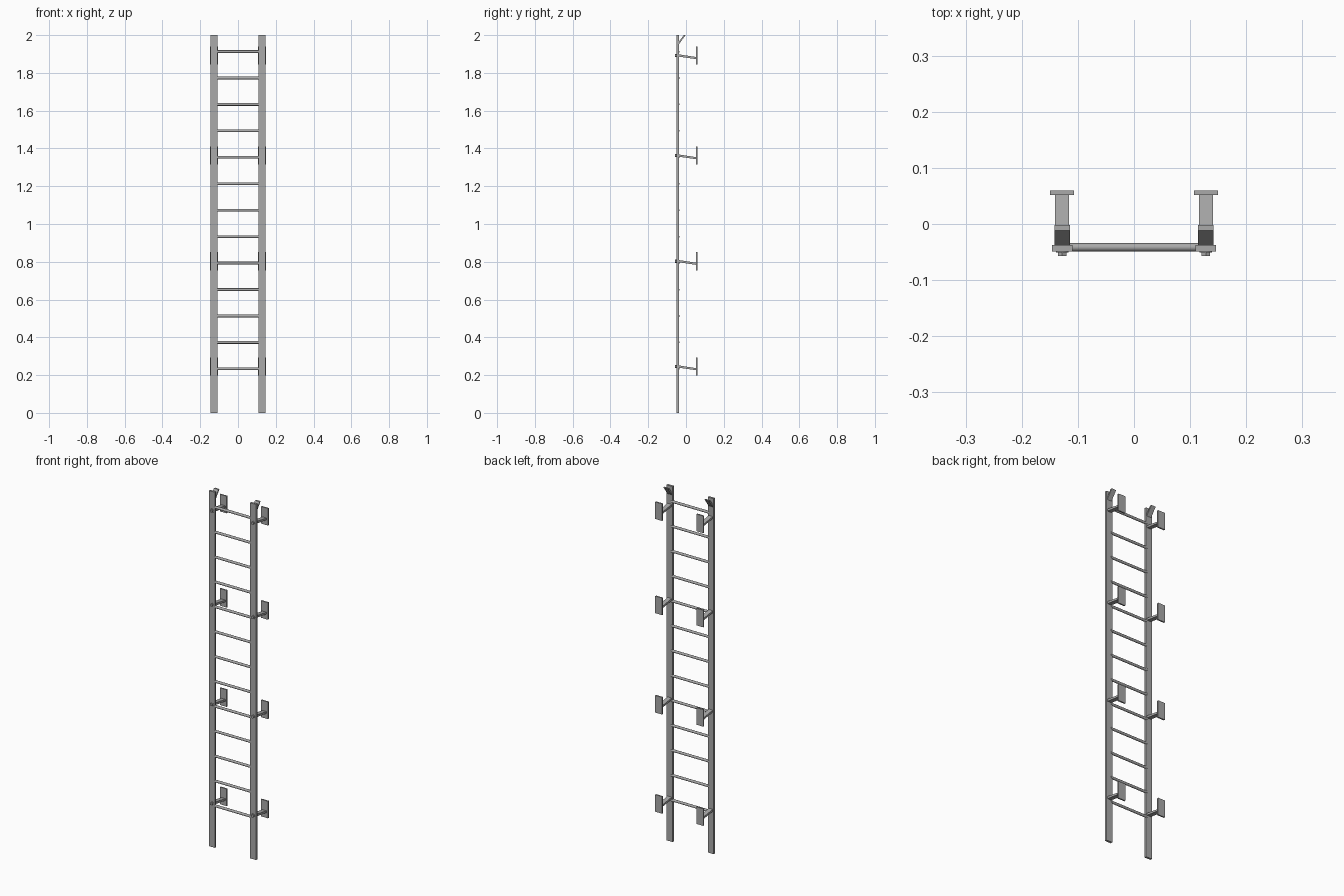
import bpy
import bmesh
from math import pi
from mathutils import Matrix, Vector

cube = bpy.data.objects.get("Cube")
if cube:
    bpy.data.objects.remove(cube, do_unlink=True)

steel = bpy.data.materials.new("galvanised grey")
steel.use_nodes = True
GREY = (0.4, 0.4, 0.4, 1)
steel.diffuse_color = GREY
steel.node_tree.nodes["Principled BSDF"].inputs["Base Color"].default_value = GREY


def finish(name, bm, smooth=False):
    bmesh.ops.recalc_face_normals(bm, faces=bm.faces)
    mesh = bpy.data.meshes.new(name)
    bm.to_mesh(mesh)
    bm.free()
    mesh.materials.append(steel)
    obj = bpy.data.objects.new(name, mesh)
    bpy.context.collection.objects.link(obj)
    if smooth:
        bpy.ops.object.select_all(action="DESELECT")
        obj.select_set(True)
        bpy.context.view_layer.objects.active = obj
        bpy.ops.object.shade_smooth_by_angle()


def box(name, low, high):
    low, high = Vector(low), Vector(high)
    bm = bmesh.new()
    bmesh.ops.create_cube(bm, size=1, matrix=Matrix.Translation((low + high) / 2)
                          @ Matrix.Diagonal((*(high - low), 1)))
    finish(name, bm)


def cylinder(name, centre, radius, length, axis, sides):
    bm = bmesh.new()
    turn = Matrix.Rotation(pi / 2, 4, "Y" if axis == "X" else "X")
    bmesh.ops.create_cone(bm, cap_ends=True, segments=sides, radius1=radius,
                          radius2=radius, depth=length,
                          matrix=Matrix.Translation(centre) @ turn)
    finish(name, bm, sides > 6)


def side_profile(name, x, width, points):
    """Extrude a (y, z) outline across x."""
    bm = bmesh.new()
    face = bm.faces.new([bm.verts.new((x - width / 2, y, z)) for y, z in points])
    new = bmesh.ops.extrude_face_region(bm, geom=[face])["geom"]
    bmesh.ops.translate(bm, vec=(width, 0, 0),
                        verts=[v for v in new if isinstance(v, bmesh.types.BMVert)])
    finish(name, bm)


RAIL_X = 0.128
BACK = -0.037

for side, s in (("left", 1), ("right", -1)):
    x = s * RAIL_X
    # Flat side rail
    box(side + "_rail", (x - 0.0185, -0.049, 0), (x + 0.0185, BACK, 2))
    # Angled tab behind the rail top
    side_profile(side + "_top_tab", x, 0.028,
                 [(BACK, 1.952), (-0.002, 2), (-0.012, 2), (BACK, 1.966)])
    # Wall brackets
    for i, z in enumerate((0.245, 0.803, 1.362, 1.892)):
        tag = f"{side}_{i + 1}"
        side_profile("bracket_arm_" + tag, x, 0.025,
                     [(BACK, z - 0.006), (0.053, z - 0.019),
                      (0.053, z - 0.008), (BACK, z + 0.006)])
        box("wall_plate_" + tag, (x - 0.0215, 0.052, z - 0.048),
            (x + 0.0215, 0.06, z + 0.048))
        cylinder("bolt_head_" + tag, (x, -0.053, z), 0.0085, 0.008, "Y", 6)
        cylinder("bolt_washer_" + tag, (x, -0.0495, z), 0.011, 0.003, "Y", 16)

# Round rungs
for i in range(13):
    cylinder(f"rung_{i + 1}", (0, -0.0415, 0.233 + 0.14 * i), 0.0072,
             2 * RAIL_X - 0.02, "X", 16)
